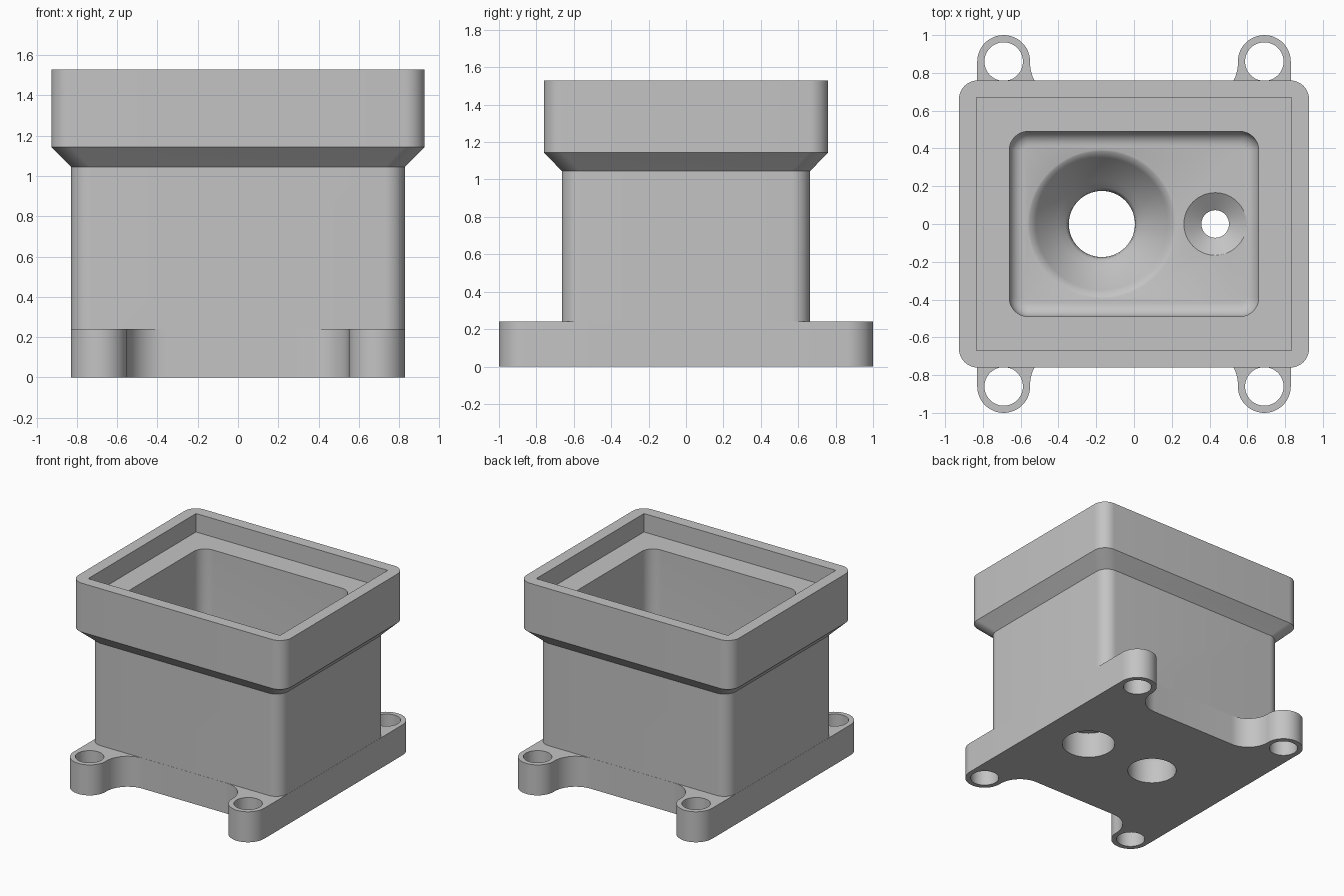
import bpy, bmesh
from math import sin, cos, pi, radians

cube = bpy.data.objects.get("Cube")
if cube:
    bpy.data.objects.remove(cube, do_unlink=True)

grey = bpy.data.materials.new("plain grey")
grey.use_nodes = True
colour = (0.55, 0.55, 0.55, 1)
grey.diffuse_color = colour
grey.node_tree.nodes["Principled BSDF"].inputs["Base Color"].default_value = colour


def arc(cx, cy, r, a0, a1, n=12):
    """Points along an arc, angles in degrees."""
    return [(cx + r * cos(radians(a0 + (a1 - a0) * i / n)),
             cy + r * sin(radians(a0 + (a1 - a0) * i / n))) for i in range(n + 1)]


def rounded(hx, hy, r):
    """Rounded rectangle outline with half sizes hx, hy."""
    pts = []
    for k, (sx, sy) in enumerate([(1, 1), (-1, 1), (-1, -1), (1, -1)]):
        pts += arc(sx * (hx - r), sy * (hy - r), r, 90 * k, 90 * k + 90)
    return pts


def loft(name, sections):
    """Closed solid through (outline, z) sections with equal point counts."""
    bm = bmesh.new()
    rings = [[bm.verts.new((x, y, z)) for x, y in pts] for pts, z in sections]
    n = len(rings[0])
    for a, b in zip(rings, rings[1:]):
        for i in range(n):
            j = (i + 1) % n
            bm.faces.new((a[i], a[j], b[j], b[i]))
    bm.faces.new(rings[0][::-1])
    bm.faces.new(rings[-1])
    bmesh.ops.recalc_face_normals(bm, faces=bm.faces)
    mesh = bpy.data.meshes.new(name)
    bm.to_mesh(mesh)
    bm.free()
    ob = bpy.data.objects.new(name, mesh)
    bpy.context.collection.objects.link(ob)
    mesh.materials.append(grey)
    return ob


def turned(name, cx, cy, profile, n=64):
    """Solid of revolution about a vertical axis from (radius, z) points."""
    return loft(name, [(arc(cx, cy, r, 0, 360, n)[:-1], z) for r, z in profile])


def combine(target, tool, operation):
    mod = target.modifiers.new(tool.name, "BOOLEAN")
    mod.operation = operation
    mod.solver = "EXACT"
    mod.object = tool
    tool.hide_render = True
    bpy.context.view_layer.objects.active = target
    bpy.ops.object.modifier_apply(modifier=mod.name)
    bpy.data.objects.remove(tool, do_unlink=True)


# Base plate with four mounting ears
EAR_X, EAR_Y, BASE = 0.69, 0.86, 0.24
q = arc(EAR_X, EAR_Y, 0.14, 0, 180, 24) + arc(0.365, 0.85, 0.185, 0, -90, 16)
half = q + [(-x, y) for x, y in reversed(q)]
outline = half + [(-x, -y) for x, y in half]
housing = loft("housing", [(outline, 0), (outline, BASE)])

# Box body flaring into a wider collar
body = rounded(0.829, 0.664, 0.1)
collar = rounded(0.927, 0.76, 0.1)
combine(housing, loft("body", [(body, 0.12), (body, 1.045),
                               (collar, 1.145), (collar, 1.53)]), "UNION")

# Square-cornered recess at the rim
recess = [(0.835, 0.67), (-0.835, 0.67), (-0.835, -0.67), (0.835, -0.67)]
combine(housing, loft("recess", [(recess, 1.385), (recess, 1.6)]), "DIFFERENCE")

# Deep cavity with a filleted floor
FLOOR, F = 0.45, 0.075
sections = []
for i in range(9):
    a = i / 8 * pi / 2
    d = F * (1 - sin(a))
    sections.append((rounded(0.66 - d, 0.49 - d, 0.1 - d), FLOOR + F * (1 - cos(a))))
sections.append((rounded(0.66, 0.49, 0.1), 1.45))
combine(housing, loft("cavity", sections), "DIFFERENCE")

# Large funnel hole with softened edges
funnel = [(0.175, -0.1), (0.175, 0.17), (0.18, 0.2), (0.193, 0.222),
          (0.23, 0.25), (0.35, 0.415), (0.365, 0.434), (0.385, 0.447), (0.4, 0.453)]
combine(housing, turned("funnel", -0.17, 0, funnel), "DIFFERENCE")

# Small hole: dished on top, counterbored underneath
small = [(0.19, -0.1), (0.19, 0.2), (0.073, 0.2), (0.073, 0.385), (0.17, 0.453)]
combine(housing, turned("small_hole", 0.43, 0, small), "DIFFERENCE")

# Mounting holes through the ears
for sx in (-1, 1):
    for sy in (-1, 1):
        combine(housing, turned("ear_hole", sx * EAR_X, sy * EAR_Y,
                                [(0.102, -0.1), (0.102, 0.4)], 48), "DIFFERENCE")

bpy.ops.object.select_all(action="DESELECT")
housing.select_set(True)
bpy.context.view_layer.objects.active = housing
bpy.ops.object.shade_smooth_by_angle(angle=radians(25))
